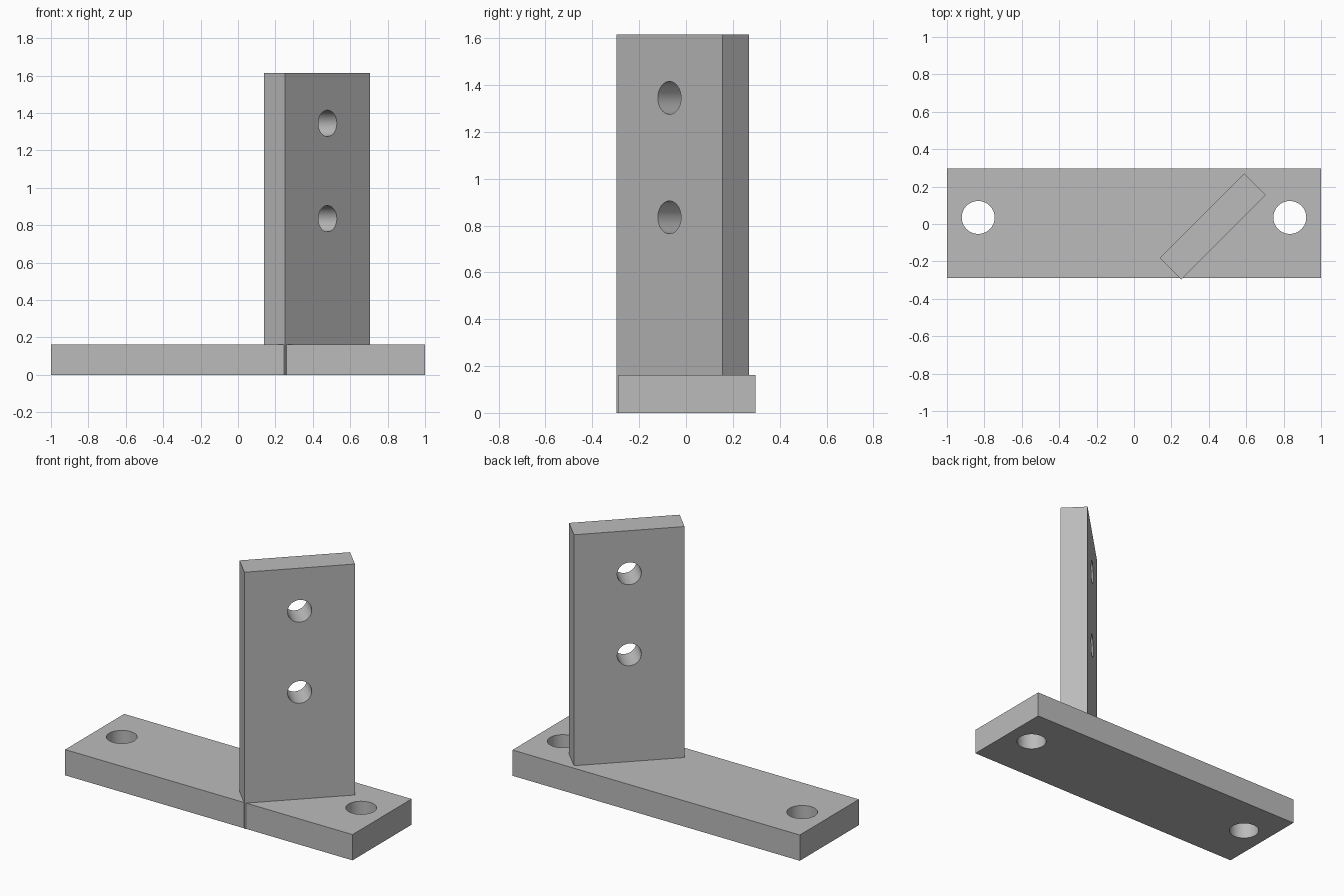
import bpy
from math import radians, pi
from mathutils import Matrix, Vector

cube = bpy.data.objects.get("Cube")
if cube:
    bpy.data.objects.remove(cube, do_unlink=True)

metal = bpy.data.materials.new("plain grey")
metal.use_nodes = True
grey = (0.5, 0.5, 0.5, 1)
metal.diffuse_color = grey
metal.node_tree.nodes["Principled BSDF"].inputs["Base Color"].default_value = grey


def block(name, size, center, turn=0):
    """Box turned about the vertical axis, with scale baked in."""
    bpy.ops.mesh.primitive_cube_add(size=1)
    ob = bpy.context.object
    ob.name = name
    ob.data.transform(Matrix.Translation(center) @ Matrix.Rotation(turn, 4, "Z")
                      @ Matrix.Diagonal((*size, 1)))
    ob.data.materials.append(metal)
    return ob


def drill(radius, center, rotation=(0, 0, 0)):
    bpy.ops.mesh.primitive_cylinder_add(vertices=64, radius=radius, depth=0.5,
                                        location=center, rotation=rotation)
    ob = bpy.context.object
    ob.name = "hole_cutter"
    ob.hide_render = True
    ob.data.materials.append(metal)
    return ob


def combine(target, tool, operation):
    """Apply a boolean and discard the tool object."""
    mod = target.modifiers.new("boolean", "BOOLEAN")
    mod.operation = operation
    mod.solver = "EXACT"
    mod.object = tool
    bpy.context.view_layer.objects.active = target
    bpy.ops.object.modifier_apply(modifier=mod.name)
    bpy.data.objects.remove(tool, do_unlink=True)


# Upright plate, turned 45 degrees and passing down through the base
turn = radians(45)
height = 1.615
middle = Vector((0.4215, -0.0135, height / 2))
upright = block("upright_plate", (0.64, 0.162, height), middle, turn)

# Flat base bar
bracket = block("base_with_upright", (2, 0.587, 0.162), (0, 0.0035, 0.081))
combine(bracket, upright, "UNION")

# Mounting holes through the base
for x in (-0.833, 0.833):
    combine(bracket, drill(0.088, (x, 0.035, 0.081)), "DIFFERENCE")

# Two holes through the upright
for z in (0.835, 1.345):
    center = (middle.x, middle.y, z)
    combine(bracket, drill(0.07, center, (pi / 2, 0, turn)), "DIFFERENCE")

# Smooth hole walls, crisp edges
bpy.ops.object.select_all(action="DESELECT")
bracket.select_set(True)
bpy.context.view_layer.objects.active = bracket
bpy.ops.object.shade_smooth_by_angle(angle=radians(30))
